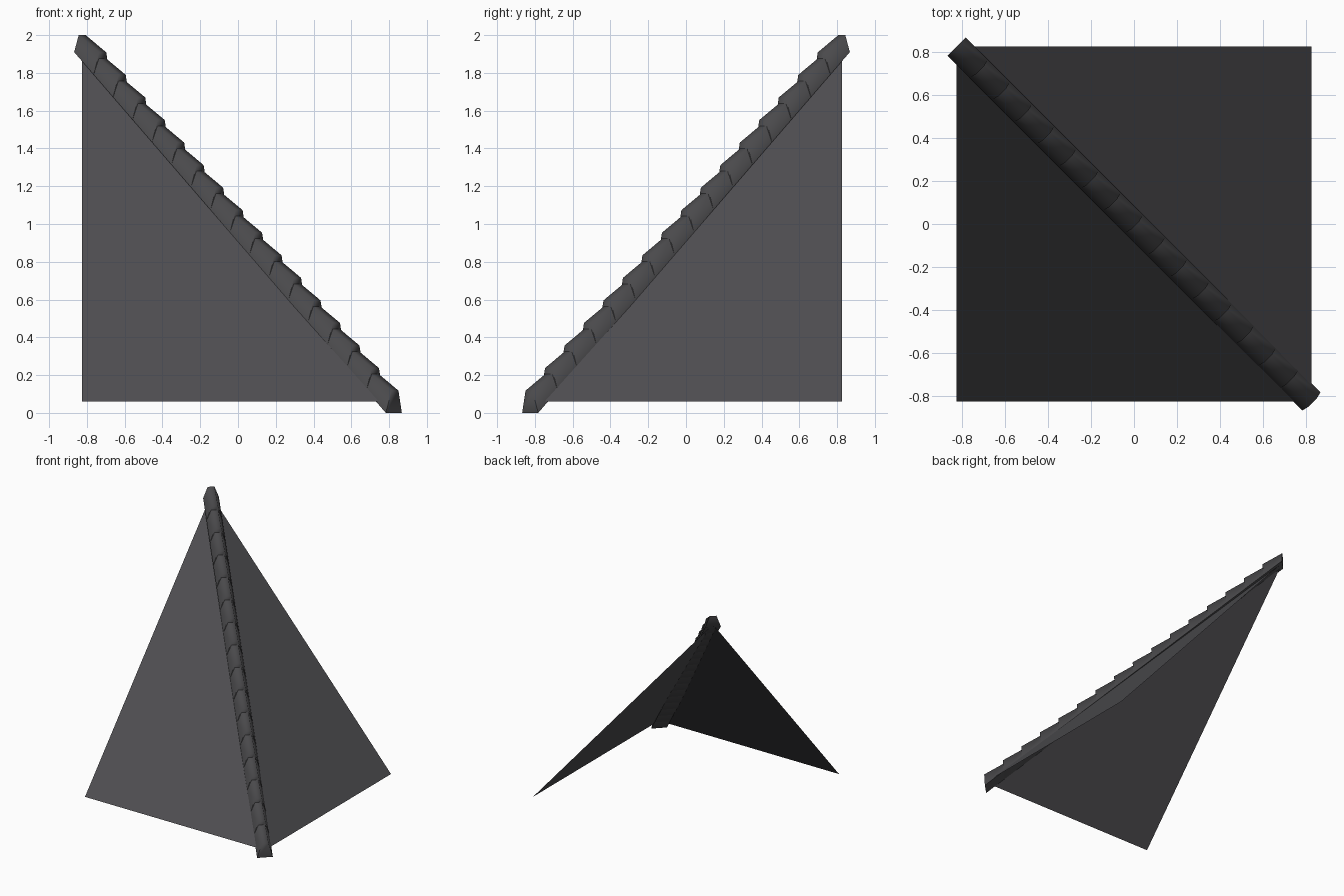
import bpy, bmesh
from math import radians, sqrt
from mathutils import Vector

if "Cube" in bpy.data.objects:
    bpy.data.objects.remove(bpy.data.objects["Cube"])

HALF = 0.825            # half of the square plan
EAVE, APEX = 0.06, 1.93  # heights of the roof sheets
COUNT = 16              # hip tiles
BASE_TOP = 1.91         # height of the tile base line at the upper end


def material(name, rgb):
    m = bpy.data.materials.new(name)
    m.diffuse_color = (*rgb, 1)
    m.use_nodes = True
    m.node_tree.nodes["Principled BSDF"].inputs["Base Color"].default_value = m.diffuse_color
    return m


def add_object(name, bm, mat):
    bmesh.ops.recalc_face_normals(bm, faces=bm.faces)
    me = bpy.data.meshes.new(name)
    bm.to_mesh(me)
    bm.free()
    me.materials.append(mat)
    ob = bpy.data.objects.new(name, me)
    bpy.context.collection.objects.link(ob)
    return ob


slate = material("slate grey", (0.078, 0.076, 0.083))
tile_grey = material("tile grey", (0.068, 0.067, 0.071))

# Two triangular roof sheets meeting along the diagonal hip
foot = (HALF, -HALF, EAVE)
peak = (-HALF, HALF, APEX)
for name, corner in (("front_slope", (-HALF, -HALF, EAVE)),
                     ("right_slope", (HALF, HALF, EAVE))):
    bm = bmesh.new()
    order = (corner, foot, peak) if name == "front_slope" else (foot, corner, peak)
    bm.faces.new([bm.verts.new(p) for p in order])
    me = bpy.data.meshes.new(name)
    bm.to_mesh(me)
    bm.free()
    me.materials.append(slate)
    bpy.context.collection.objects.link(bpy.data.objects.new(name, me))


def section(bm, t, height, lean):
    """Trapezoid cross-section at fraction t down the hip."""
    d = -HALF + 2 * HALF * t
    z = BASE_TOP * (1 - t)
    across = Vector((1, 1, 0)) / sqrt(2)
    pts = []
    for w, h in ((-0.06, 0), (-0.026, 1), (0.026, 1), (0.06, 0)):
        x = d + lean * h
        pts.append(bm.verts.new(Vector((x, -x, z + h * height)) + across * w))
    return pts


# Overlapping hip tiles, each taller at its lower end
bm = bmesh.new()
for i in range(COUNT):
    a = section(bm, i / COUNT, 0.09, 0.0)
    b = section(bm, (i + 1) / COUNT, 0.118, 0.006)
    for j in range(4):
        k = (j + 1) % 4
        bm.faces.new((a[j], a[k], b[k], b[j]))
    bm.faces.new(a[::-1])
    bm.faces.new(b)
tiles = add_object("hip_tiles", bm, tile_grey)
bpy.context.view_layer.objects.active = tiles
tiles.select_set(True)
bpy.ops.object.shade_smooth_by_angle(angle=radians(75))
